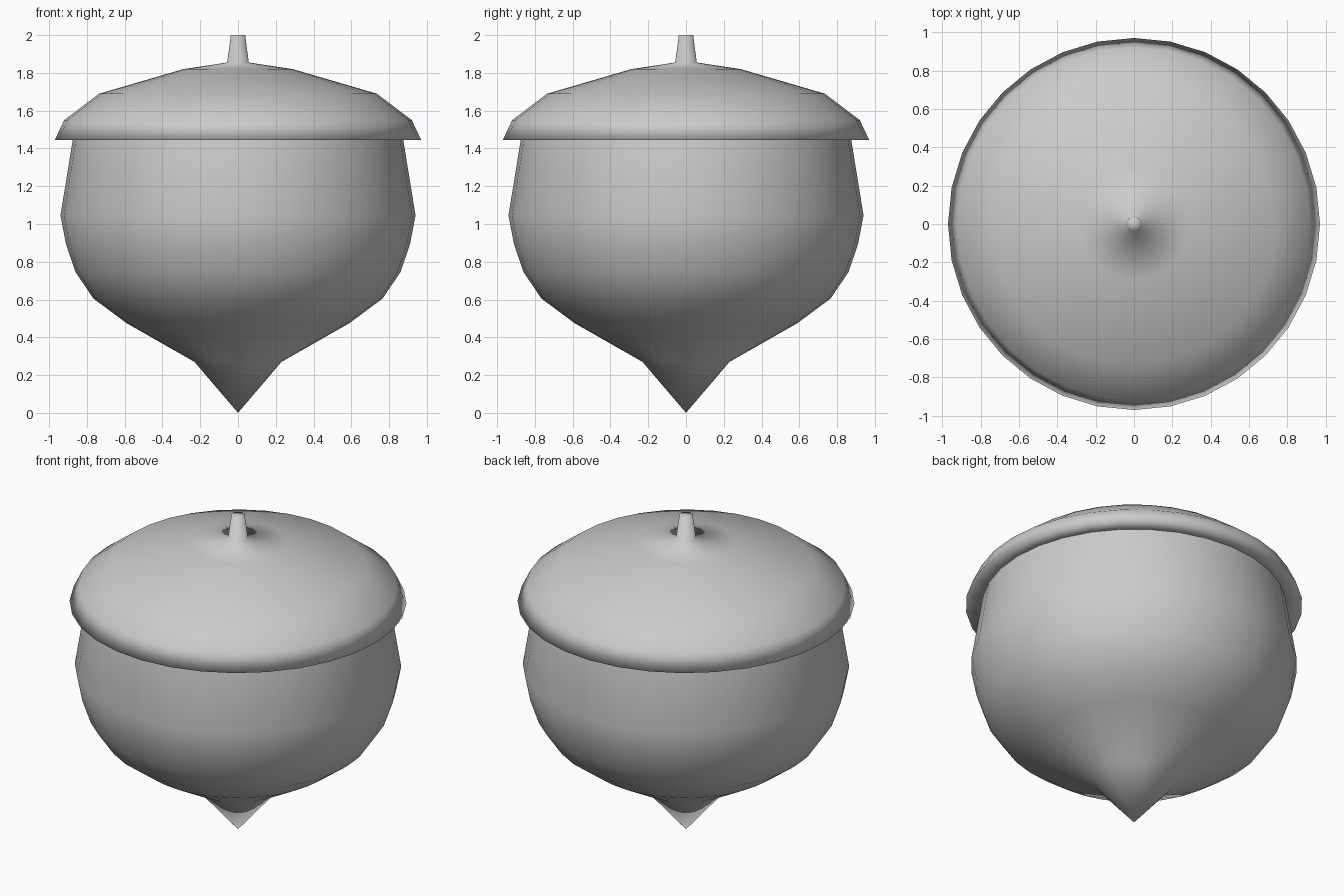
import bpy, bmesh, math

if "Cube" in bpy.data.objects:
    bpy.data.objects.remove(bpy.data.objects["Cube"])

SIDES = 32


def lathe(name, profile):
    """Spin an (r, z) profile around z; points with r = 0 become poles."""
    bm = bmesh.new()
    rings = []
    for r, z in profile:
        count = SIDES if r > 0 else 1
        rings.append([bm.verts.new((r * math.cos(2 * math.pi * i / SIDES),
                                    r * math.sin(2 * math.pi * i / SIDES), z))
                      for i in range(count)])
    for a, b in zip(rings, rings[1:]):
        for i in range(SIDES):
            j = (i + 1) % SIDES
            corners = [a[i % len(a)], a[j % len(a)], b[j % len(b)], b[i % len(b)]]
            bm.faces.new(list(dict.fromkeys(corners)))
    for f in bm.faces:
        f.smooth = True
    mesh = bpy.data.meshes.new(name)
    bm.to_mesh(mesh)
    bm.free()
    obj = bpy.data.objects.new(name, mesh)
    bpy.context.collection.objects.link(obj)
    return obj


# Nut: pointed tip flaring into a round belly, narrowing up to the cap
lathe("nut", [(0, 0), (0.23, 0.27), (0.59, 0.475), (0.765, 0.605),
              (0.86, 0.745), (0.91, 0.89), (0.94, 1.045), (0.875, 1.445)])

# Cap: flat underside, overhanging rim, shallow dome and tapered stem
lathe("cap_and_stem", [(0.875, 1.445), (0.97, 1.445), (0.92, 1.55),
                       (0.735, 1.69), (0.29, 1.82), (0.057, 1.855),
                       (0.038, 2.0), (0, 2.0)])
